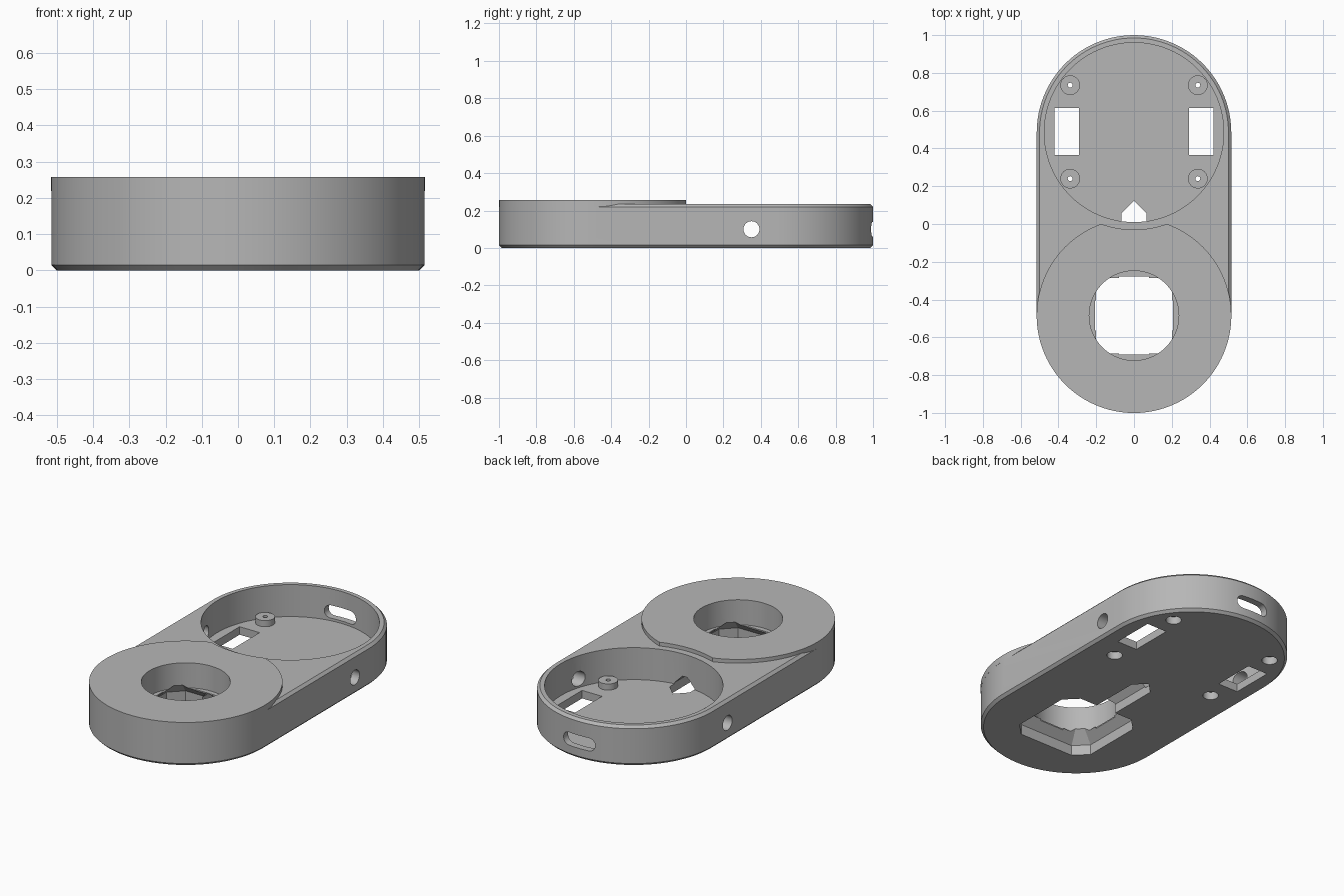
import bpy, bmesh, math
from mathutils import Matrix

old = bpy.data.objects.get("Cube")
if old:
    bpy.data.objects.remove(old, do_unlink=True)

R, C = 0.515, 0.485      # end radius and end centre distance
TOP, FLOOR = 0.235, 0.047

grey = bpy.data.materials.new("plain_grey")
grey.use_nodes = True
grey.diffuse_color = (0.47, 0.47, 0.47, 1)
grey.node_tree.nodes["Principled BSDF"].inputs["Base Color"].default_value = (0.47, 0.47, 0.47, 1)


def loft(name, rings, matrix=None):
    """Closed solid through (outline, z) rings that share a point count."""
    bm = bmesh.new()
    loops = [[bm.verts.new((x, y, z)) for x, y in pts] for pts, z in rings]
    n = len(loops[0])
    for a, b in zip(loops, loops[1:]):
        for i in range(n):
            j = (i + 1) % n
            bm.faces.new((a[i], a[j], b[j], b[i]))
    bm.faces.new(loops[0][::-1])
    bm.faces.new(loops[-1])
    if matrix:
        bm.transform(matrix)
    bmesh.ops.recalc_face_normals(bm, faces=bm.faces)
    mesh = bpy.data.meshes.new(name)
    bm.to_mesh(mesh)
    bm.free()
    mesh.materials.append(grey)
    obj = bpy.data.objects.new(name, mesh)
    bpy.context.collection.objects.link(obj)
    return obj


def circle(x, y, r, n=96):
    return [(x + r * math.cos(2 * math.pi * i / n), y + r * math.sin(2 * math.pi * i / n)) for i in range(n)]


def cylinder(name, x, y, r, z0, z1, n=96):
    pts = circle(x, y, r, n)
    return loft(name, [(pts, z0), (pts, z1)])


def stadium(r, c, n=48):
    half = [(r * math.cos(math.pi * i / n), c + r * math.sin(math.pi * i / n)) for i in range(n + 1)]
    return half + [(-x, -y) for x, y in half]


def box(name, x0, x1, y0, y1, z0, z1):
    pts = [(x0, y0), (x1, y0), (x1, y1), (x0, y1)]
    return loft(name, [(pts, z0), (pts, z1)])


def combine(target, other, operation):
    mod = target.modifiers.new(other.name, 'BOOLEAN')
    mod.operation = operation
    mod.solver = 'EXACT'
    mod.object = other
    bpy.context.view_layer.objects.active = target
    bpy.ops.object.modifier_apply(modifier=mod.name)
    bpy.data.objects.remove(other, do_unlink=True)


def cut(target, other):
    combine(target, other, 'DIFFERENCE')


# Long rounded housing with chamfered rims
body = loft("housing", [(stadium(R - 0.015, C), 0), (stadium(R, C), 0.015),
                        (stadium(R, C), TOP - 0.015), (stadium(R - 0.015, C), TOP)])

# Raised disc on the front end, trimmed around the rear bowl
disc = cylinder("raised_disc", 0, -C, R + 0.0004, TOP - 0.016, 0.257)
cut(disc, cylinder("disc_trim", 0, C, R, 0.1, 0.4))
combine(body, disc, 'UNION')

# Rear bowl and front round opening
cut(body, cylinder("rear_bowl", 0, C, 0.475, FLOOR, 0.5))
cut(body, cylinder("front_opening", 0, -C, 0.237, 0.11, 0.5))


# Square recess below the front opening, with a sloped roof
def recess_ring(d):
    h = 0.25 - d
    k = h - (0.073 - 0.586 * d)
    return [(x, y - C) for x, y in ((h, -k), (h, k), (k, h), (-k, h), (-h, k), (-h, -k), (-k, -h), (k, -h))]


cut(body, loft("square_recess", [(recess_ring(0), -0.05), (recess_ring(0), 0.06), (recess_ring(0.1), 0.16)]))
for hx, hy in ((0.207, 0.08), (0.08, 0.207)):
    cut(body, box("clip_notch", -hx, hx, -C - hy, -C + hy, 0.03, 0.2))


# Pointed cable channel from the recess to the bowl
def channel_ring(d):
    w = 0.065 - d
    s = 0.058 - 0.414 * d
    return [(-w, -0.4), (w, -0.4), (w, s), (0, s + w), (-w, s)]


cut(body, loft("cable_channel", [(channel_ring(0), -0.05), (channel_ring(0), 0.054), (channel_ring(0.05), 0.104)]))

# Strap slots, screw bosses and side holes on both sides
for side in (-1, 1):
    x = side * 0.355
    cut(body, box("floor_slot", x - 0.065, x + 0.065, 0.365, 0.615, -0.1, 0.2))
    for y in (0.24, 0.735):
        bx = side * 0.338
        combine(body, cylinder("screw_boss", bx, y, 0.052, 0.03, 0.083, 32), 'UNION')
        cut(body, cylinder("screw_head_bore", bx, y, 0.042, -0.05, 0.045, 32))
        cut(body, cylinder("screw_hole", bx, y, 0.013, -0.05, 0.2, 16))
    turn = Matrix.Translation((side * 0.35, 0.35, 0.1)) @ Matrix.Rotation(side * math.pi / 2, 4, 'Y')
    pts = circle(0, 0, 0.043, 32)
    cut(body, loft("side_hole", [(pts, 0), (pts, 0.4)], turn))

# Oval port through the back wall
turn = Matrix.Translation((0, 1.2, 0.1)) @ Matrix.Rotation(math.pi / 2, 4, 'X') @ Matrix.Rotation(math.pi / 2, 4, 'Z')
port = stadium(0.038, 0.065, 16)
cut(body, loft("back_port", [(port, 0), (port, 0.4)], turn))

# Smooth curves, keep edges sharp
bpy.ops.object.select_all(action='DESELECT')
body.select_set(True)
bpy.context.view_layer.objects.active = body
bpy.ops.object.shade_smooth_by_angle(angle=math.radians(25))
